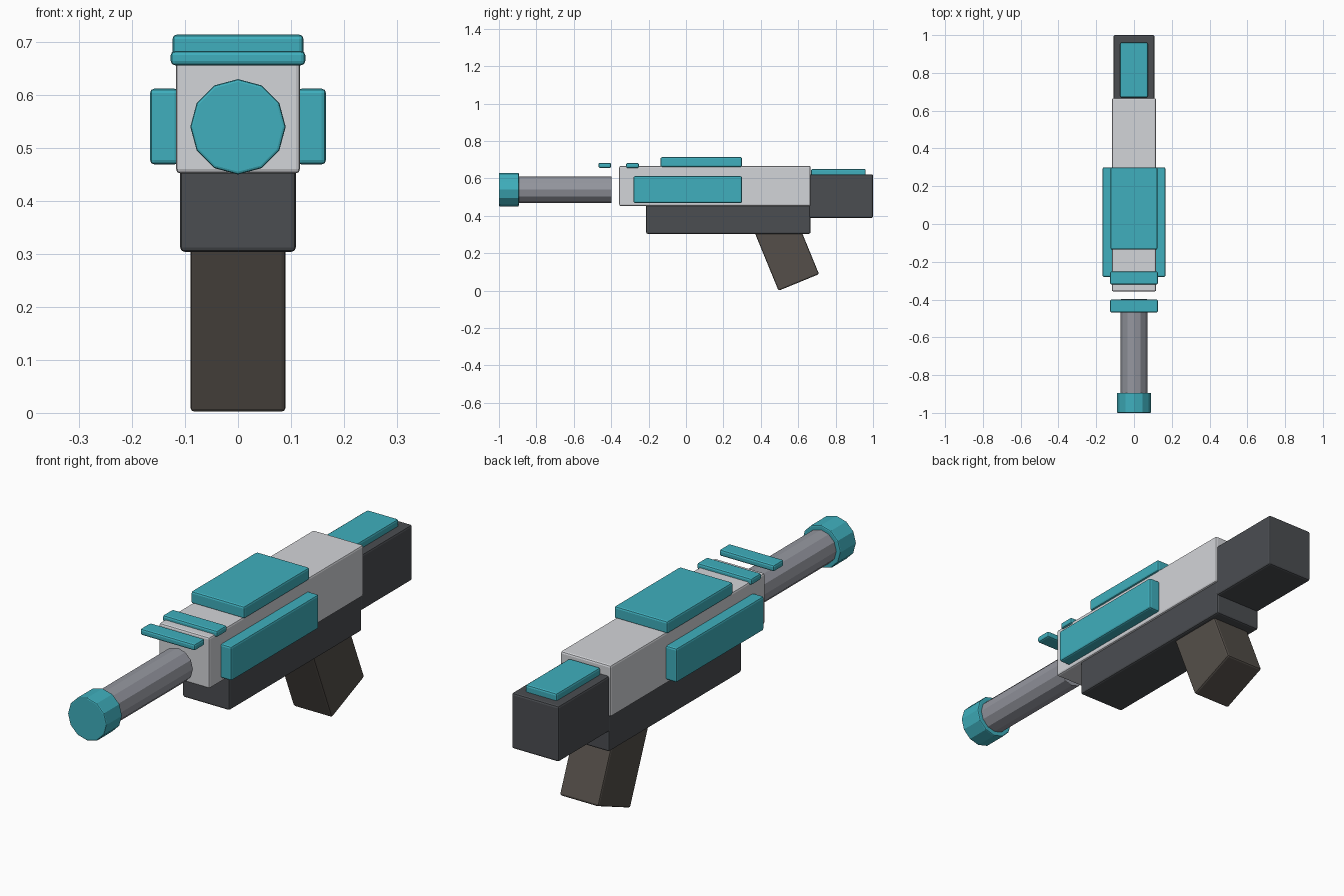
import bpy, math
from mathutils import Vector

if "Cube" in bpy.data.objects:
    bpy.data.objects.remove(bpy.data.objects["Cube"])


def material(name, rgb):
    m = bpy.data.materials.new(name)
    m.diffuse_color = (*rgb, 1)
    m.use_nodes = True
    m.node_tree.nodes["Principled BSDF"].inputs["Base Color"].default_value = m.diffuse_color
    return m


teal = material("teal", (0.05, 0.43, 0.51))
light = material("light_grey", (0.65, 0.66, 0.69))
dark = material("dark_grey", (0.07, 0.075, 0.083))
steel = material("steel", (0.30, 0.31, 0.35))
brown = material("brown", (0.09, 0.078, 0.067))


def finish(name, mat, bevel):
    ob = bpy.context.object
    ob.name = ob.data.name = name
    ob.data.materials.append(mat)
    mod = ob.modifiers.new("bevel", 'BEVEL')
    mod.width = bevel
    mod.segments = 2
    return ob


def box(name, mat, x, y, z, bevel=0.008):
    """Box from (min, max) ranges on each axis."""
    bpy.ops.mesh.primitive_cube_add(size=1)
    ob = finish(name, mat, bevel)
    lo, hi = Vector((x[0], y[0], z[0])), Vector((x[1], y[1], z[1]))
    for v in ob.data.vertices:
        v.co = (lo + hi) / 2 + v.co * (hi - lo)
    return ob


def tube(name, mat, radius, y0, y1, bevel):
    """Twelve-sided cylinder along y."""
    bpy.ops.mesh.primitive_cylinder_add(
        vertices=12, radius=radius, depth=y1 - y0,
        location=(0, (y0 + y1) / 2, 0.54), rotation=(math.pi / 2, 0, 0))
    ob = finish(name, mat, bevel)
    ob.modifiers["bevel"].limit_method = 'ANGLE'
    ob.modifiers["bevel"].angle_limit = math.radians(40)
    return ob


# Main body
box("receiver", light, (-0.117, 0.117), (-0.357, 0.666), (0.452, 0.667))
box("lower_frame", dark, (-0.109, 0.109), (-0.213, 0.666), (0.304, 0.46))
box("stock", dark, (-0.109, 0.109), (0.655, 1.0), (0.389, 0.622))

# Barrel and muzzle
tube("barrel", steel, 0.071, -0.91, -0.398, 0.003)
tube("muzzle", teal, 0.09, -1.0, -0.894, 0.005)

# Coloured panels
box("top_panel", teal, (-0.1235, 0.1235), (-0.136, 0.3), (0.662, 0.714))
box("stock_panel", teal, (-0.073, 0.073), (0.669, 0.961), (0.612, 0.651))
for side, name in ((-1, "left_panel"), (1, "right_panel")):
    box(name, teal, sorted((side * 0.112, side * 0.166)), (-0.281, 0.3), (0.469, 0.612))

# Raised bands near the front
for i, y in enumerate((-0.434, -0.286)):
    box(f"band_{i + 1}", teal, (-0.127, 0.127), (y - 0.034, y + 0.034), (0.656, 0.683))

# Raked grip, built around the middle of its bottom face
grip = box("grip", brown, (-0.09, 0.09), (-0.117, 0.117), (0, 0.35))
grip.location = (0, 0.603, 0.044)
grip.rotation_euler.x = math.radians(22.3)
